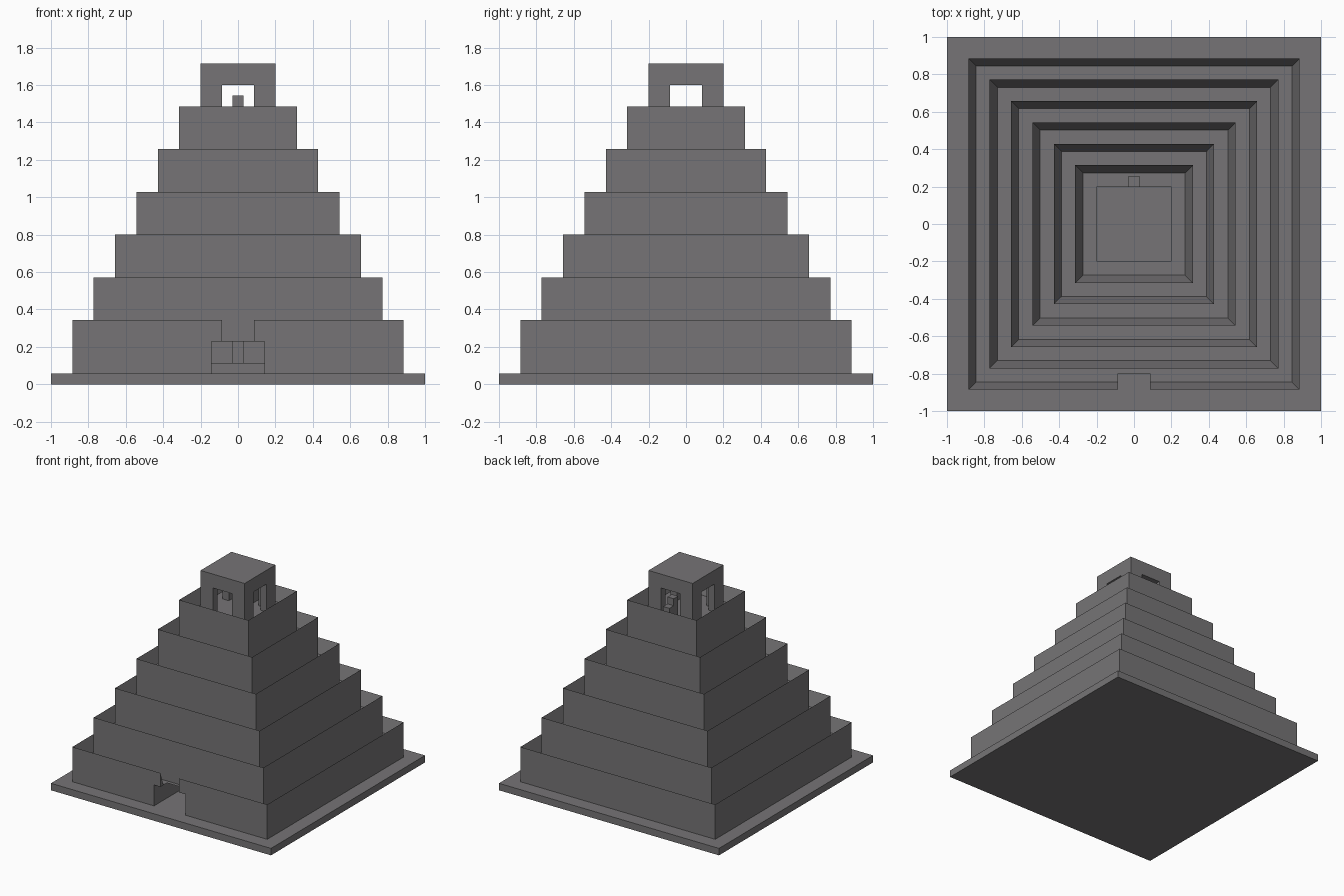
import bpy
import bmesh

U = 2 / 35          # one building block
PARAPET = 2         # parapet height in blocks

cube = bpy.data.objects.get("Cube")
if cube:
    bpy.data.objects.remove(cube, do_unlink=True)

stone = bpy.data.materials.new("grey stone")
stone.use_nodes = True
COLOUR = (0.18, 0.175, 0.18, 1)
stone.diffuse_color = COLOUR
stone.node_tree.nodes["Principled BSDF"].inputs["Base Color"].default_value = COLOUR


def block(name, x, y, z, tray=False):
    """Box from (low, high) ranges in blocks; a tray gets a sunken floor."""
    bm = bmesh.new()
    bmesh.ops.create_cube(bm, size=1)
    for v in bm.verts:
        v.co = [U * r[int(c > 0)] for r, c in zip((x, y, z), v.co)]
    if tray:
        top = max(bm.faces, key=lambda f: f.calc_center_median().z)
        bmesh.ops.inset_region(bm, faces=[top], thickness=U)
        for v in top.verts:
            v.co.z -= PARAPET * U
    bmesh.ops.recalc_face_normals(bm, faces=bm.faces)
    mesh = bpy.data.meshes.new(name)
    bm.to_mesh(mesh)
    bm.free()
    mesh.materials.append(stone)
    obj = bpy.data.objects.new(name, mesh)
    bpy.context.collection.objects.link(obj)
    return obj


def carve(target, x, y, z):
    """Cut a box-shaped opening out of the target."""
    cutter = block("cutter", x, y, z)
    cutter.hide_render = True
    mod = target.modifiers.new("opening", "BOOLEAN")
    mod.operation = "DIFFERENCE"
    mod.solver = "EXACT"
    mod.object = cutter
    bpy.context.view_layer.objects.active = target
    bpy.ops.object.modifier_apply(modifier=mod.name)
    bpy.data.objects.remove(cutter, do_unlink=True)


def square(half):
    return (-half, half), (-half, half)


# Ground slab
block("base_slab", *square(17.5), (0, 1))

# Six stepped terraces, each a tray with a parapet around its walkway
tiers = []
for i in range(6):
    floor = 4 + 4 * i
    bottom = floor - 4 if i else 1
    tiers.append(block(f"terrace_{i + 1}", *square(15.5 - 2 * i),
                       (bottom, floor + PARAPET), tray=True))

# Front gate: narrow gap in the parapet, wider passage below
carve(tiers[0], (-1.5, 1.5), (-16, -14), (3, 7))
carve(tiers[0], (-2.5, 2.5), (-16, -2), (0.5, 4))

# Raised dais and pillar at the end of the passage
block("passage_dais", (-2.5, 2.5), (-6, -2), (1, 2))
block("passage_pillar", (-0.5, 0.5), (-4, -3), (2, 4))

# Hollow shrine on the summit with a doorway in every side
shrine = block("summit_shrine", *square(3.5), (24, 30))
carve(shrine, *square(2.5), (23, 29))
carve(shrine, (-1.5, 1.5), (-4, 4), (23, 28))
carve(shrine, (-4, 4), (-1.5, 1.5), (23, 28))

# Steps leading through the rear doorway
block("rear_walkway_step", (-0.5, 0.5), (3.5, 4.5), (24, 26))
block("rear_doorway_step", (-0.5, 0.5), (2.5, 3.5), (24, 27))
